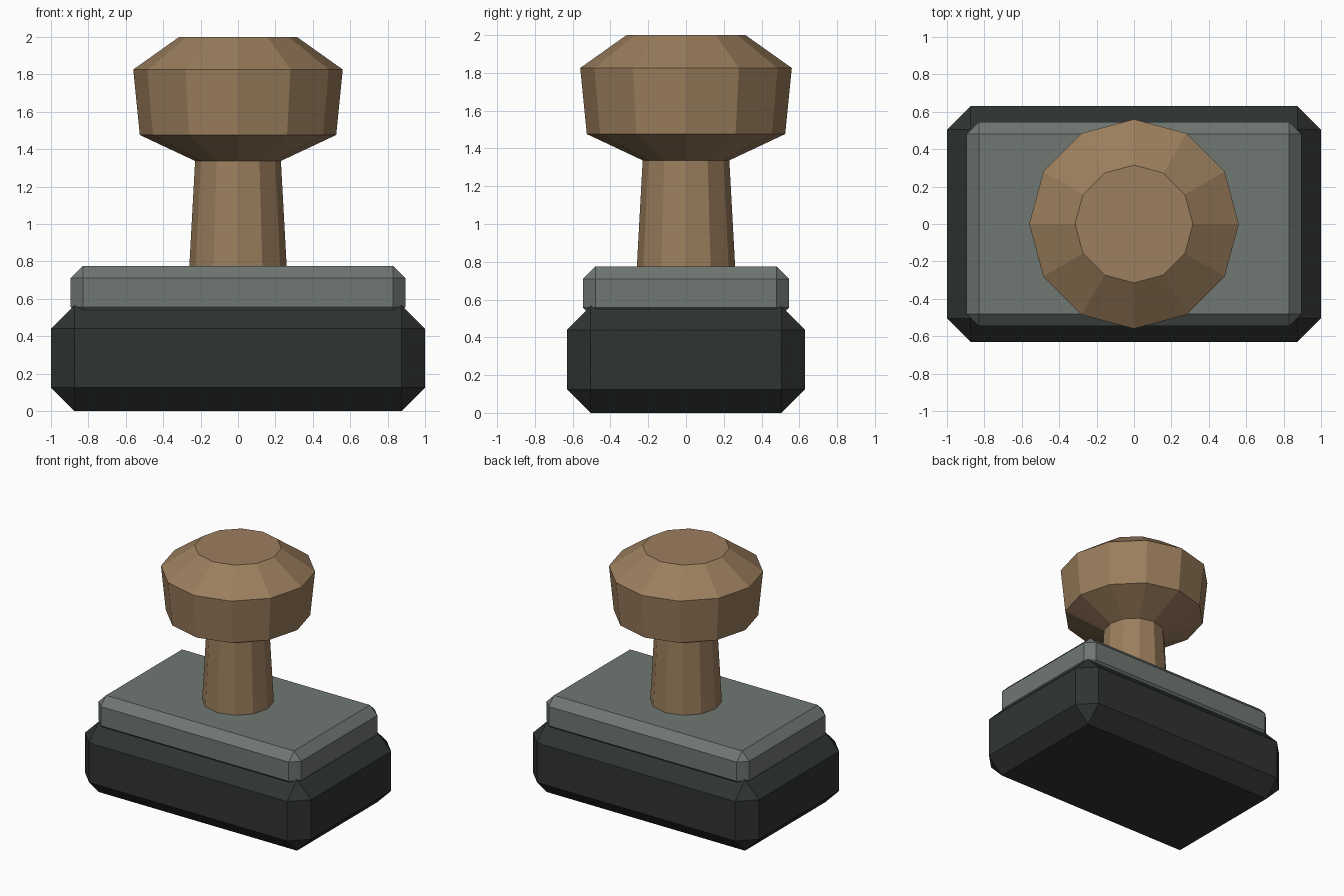
import bpy, bmesh
from math import cos, sin, tau
from mathutils import Matrix

if "Cube" in bpy.data.objects:
    bpy.data.objects.remove(bpy.data.objects["Cube"])


def material(name, rgb):
    mat = bpy.data.materials.new(name)
    mat.diffuse_color = (*rgb, 1.0)
    mat.use_nodes = True
    mat.node_tree.nodes["Principled BSDF"].inputs["Base Color"].default_value = mat.diffuse_color
    return mat


def add_object(name, bm, mat):
    bmesh.ops.recalc_face_normals(bm, faces=bm.faces[:])
    mesh = bpy.data.meshes.new(name)
    bm.to_mesh(mesh)
    bm.free()
    mesh.materials.append(mat)
    obj = bpy.data.objects.new(name, mesh)
    bpy.context.collection.objects.link(obj)
    return obj


def chamfered_block(name, half_x, half_y, z0, z1, chamfer, mat):
    bm = bmesh.new()
    size = Matrix.Diagonal((2 * half_x, 2 * half_y, z1 - z0, 1))
    bmesh.ops.create_cube(bm, size=1, matrix=Matrix.Translation((0, 0, (z0 + z1) / 2)) @ size)
    bmesh.ops.bevel(bm, geom=bm.edges[:], offset=chamfer, segments=1,
                    affect='EDGES', clamp_overlap=True)
    return add_object(name, bm, mat)


def turned(name, profile, mat, sides=12):
    # Stack of polygon rings from (radius, height) pairs, capped at both ends
    bm = bmesh.new()
    rings = [[bm.verts.new((r * cos(tau * i / sides), r * sin(tau * i / sides), z))
              for i in range(sides)] for r, z in profile]
    for low, high in zip(rings, rings[1:]):
        for i in range(sides):
            j = (i + 1) % sides
            bm.faces.new((low[i], low[j], high[j], high[i]))
    bm.faces.new(rings[0][::-1])
    bm.faces.new(rings[-1])
    return add_object(name, bm, mat)


wood = material("wood", (0.33, 0.21, 0.11))
grey = material("grey_metal", (0.16, 0.185, 0.17))
dark = material("dark_rubber", (0.028, 0.034, 0.031))

# Heavy foot and the mounting plate sunk into its top
chamfered_block("base", 1.0, 0.63, 0.0, 0.565, 0.125, dark)
chamfered_block("mounting_plate", 0.895, 0.545, 0.492, 0.775, 0.065, grey)

# Twelve-sided wooden handle
turned("handle_stem", [(0.261, 0.76), (0.229, 1.345)], wood)
turned("handle_knob", [(0.225, 1.335), (0.525, 1.476), (0.56, 1.826), (0.315, 2.0)], wood)
